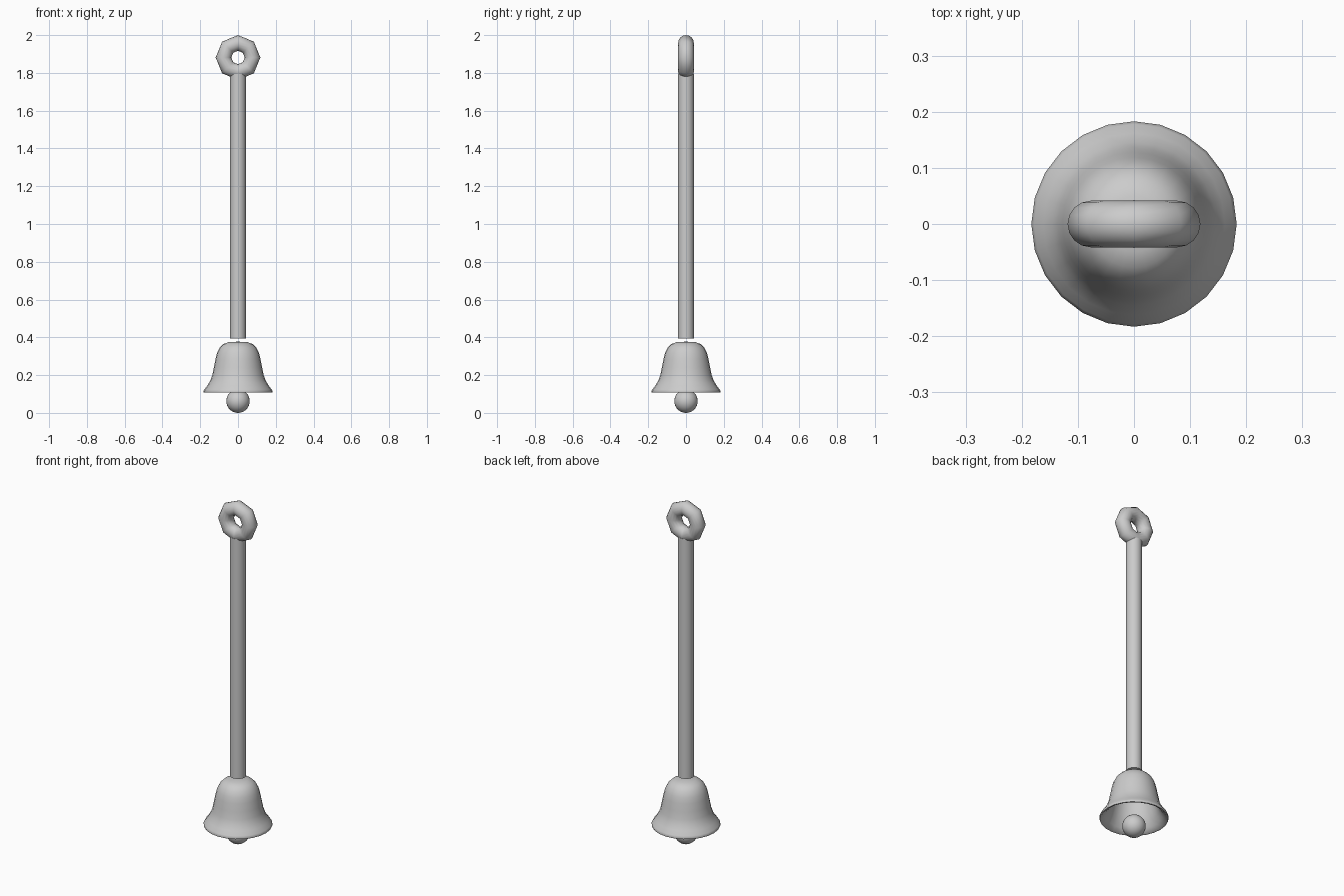
import bpy, bmesh, math

if "Cube" in bpy.data.objects:
    bpy.data.objects.remove(bpy.data.objects["Cube"])

metal = bpy.data.materials.new("grey metal")
metal.diffuse_color = (0.6, 0.6, 0.6, 1)
metal.use_nodes = True
metal.node_tree.nodes["Principled BSDF"].inputs["Base Color"].default_value = metal.diffuse_color


def finish(obj, name, angle=60):
    obj.name = name
    obj.data.materials.append(metal)
    bpy.ops.object.select_all(action='DESELECT')
    obj.select_set(True)
    bpy.context.view_layer.objects.active = obj
    bpy.ops.object.shade_smooth_by_angle(angle=math.radians(angle))


def lathe(name, profile, sides):
    """Spin an (r, z) profile around the z axis."""
    bm = bmesh.new()
    verts = [bm.verts.new((r, 0, z)) for r, z in profile]
    edges = [bm.edges.new(p) for p in zip(verts, verts[1:])]
    bmesh.ops.spin(bm, geom=verts + edges, cent=(0, 0, 0), axis=(0, 0, 1),
                   angle=math.tau, steps=sides, use_merge=True)
    bmesh.ops.remove_doubles(bm, verts=bm.verts, dist=1e-5)
    bmesh.ops.recalc_face_normals(bm, faces=bm.faces)
    mesh = bpy.data.meshes.new(name)
    bm.to_mesh(mesh)
    bm.free()
    obj = bpy.data.objects.new(name, mesh)
    bpy.context.collection.objects.link(obj)
    finish(obj, name)


# Hanging ring: eight coarse segments, one corner on top
bpy.ops.mesh.primitive_torus_add(major_segments=8, minor_segments=16,
                                 major_radius=0.077, minor_radius=0.0415,
                                 location=(0, 0, 1.8815),
                                 rotation=(math.pi / 2, 0, 0))
finish(bpy.context.object, "hanging_ring")

# Long rod, ending just above the bell
bpy.ops.mesh.primitive_cylinder_add(vertices=16, radius=0.0425, depth=1.40,
                                    location=(0, 0, 1.095))
finish(bpy.context.object, "rod")

# Hollow bell: outer wall from crown to lip, then back up the inside
outer = [(0, 0.377), (0.05, 0.375), (0.078, 0.364), (0.097, 0.345),
         (0.111, 0.317), (0.119, 0.285), (0.128, 0.24), (0.136, 0.2),
         (0.146, 0.172), (0.162, 0.145), (0.178, 0.124), (0.183, 0.114),
         (0.181, 0.107)]
inner = [(0.172, 0.108), (0.152, 0.13), (0.134, 0.16), (0.122, 0.195),
         (0.113, 0.24), (0.103, 0.285), (0.092, 0.32), (0.072, 0.345),
         (0.045, 0.357), (0, 0.36)]
lathe("bell", outer + inner, 24)

# Clapper ball
bpy.ops.mesh.primitive_uv_sphere_add(segments=24, ring_count=16, radius=0.062,
                                     location=(0, 0, 0.062))
finish(bpy.context.object, "clapper")
